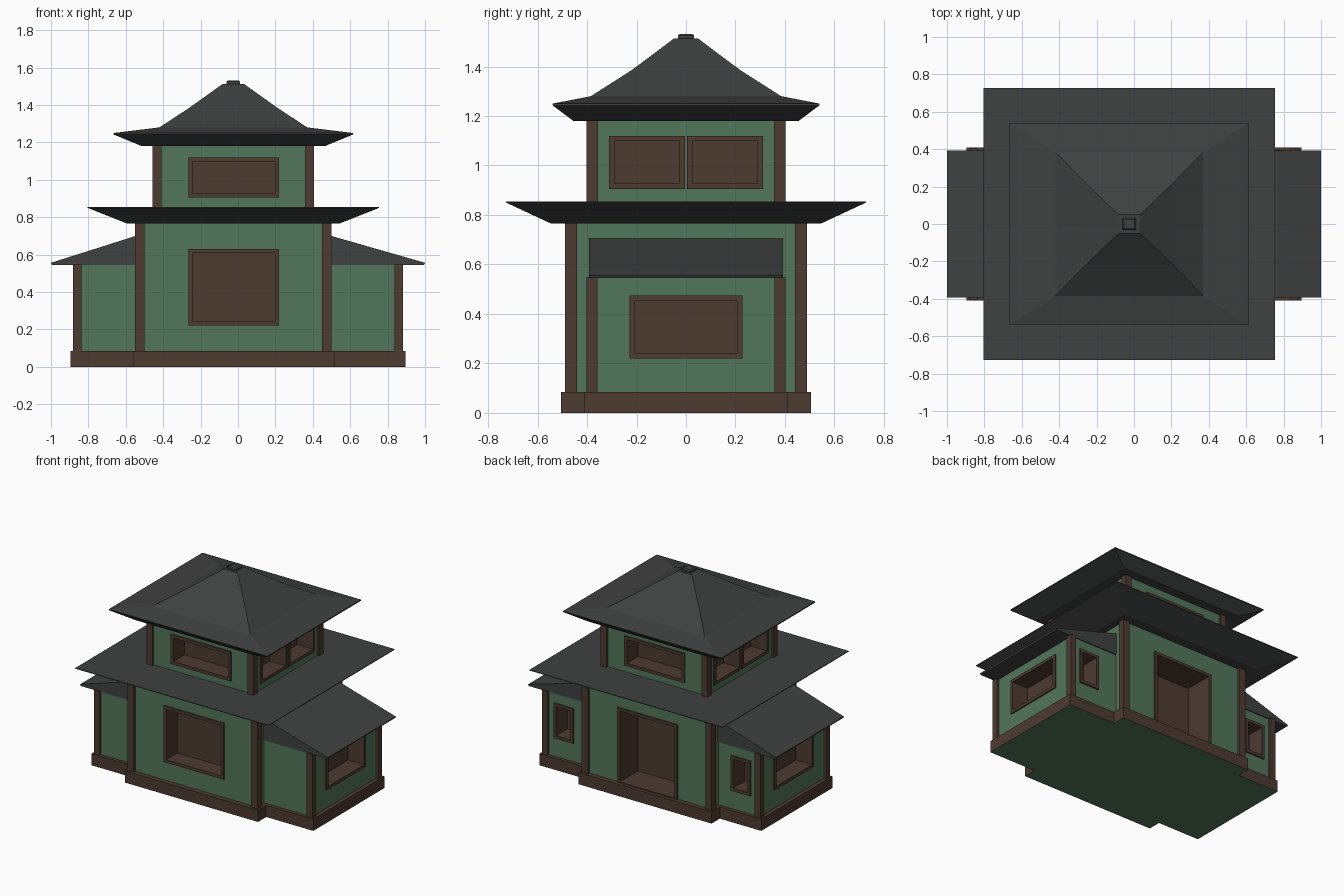
import bpy, bmesh

if "Cube" in bpy.data.objects:
    bpy.data.objects.remove(bpy.data.objects["Cube"])

CX = -0.025  # the tower sits slightly left of centre


def material(name, rgb):
    m = bpy.data.materials.new(name)
    m.diffuse_color = (*rgb, 1)
    m.use_nodes = True
    m.node_tree.nodes["Principled BSDF"].inputs["Base Color"].default_value = m.diffuse_color
    return m


GREEN = material("green_plaster", (0.085, 0.18, 0.105))
BROWN = material("brown_timber", (0.075, 0.043, 0.031))
GREY = material("grey_tiles", (0.050, 0.053, 0.052))


def finish(name, bm, *mats):
    bmesh.ops.recalc_face_normals(bm, faces=bm.faces)
    me = bpy.data.meshes.new(name)
    bm.to_mesh(me)
    bm.free()
    for m in mats:
        me.materials.append(m)
    ob = bpy.data.objects.new(name, me)
    bpy.context.collection.objects.link(ob)
    return ob


def boxes(name, mat, bounds):
    """One object from boxes given as (x0, x1, y0, y1, z0, z1)."""
    bm = bmesh.new()
    for x0, x1, y0, y1, z0, z1 in bounds:
        for v in bmesh.ops.create_cube(bm, size=1)["verts"]:
            v.co.x = x0 if v.co.x < 0 else x1
            v.co.y = y0 if v.co.y < 0 else y1
            v.co.z = z0 if v.co.z < 0 else z1
    return finish(name, bm, mat)


def on_wall(axis, sign, plane, u0, u1, z0, z1, inner, outer):
    """Box bounds on a wall facing sign*axis, from depth inner to outer."""
    a, b = sorted((plane + sign * outer, plane - sign * inner))
    return (a, b, u0, u1, z0, z1) if axis == "x" else (u0, u1, a, b, z0, z1)


def storey(name, bounds, openings):
    """Walls with recessed openings: (axis, sign, u0, u1, z0, z1, depth)."""
    wall = boxes(name + "_walls", GREEN, [bounds])
    cuts, trims, t = [], [], 0.022
    for axis, sign, u0, u1, z0, z1, depth in openings:
        plane = bounds[(0 if axis == "x" else 2) + (sign > 0)]
        cuts.append(on_wall(axis, sign, plane, u0 + t, u1 - t, z0 + t, z1 - t, depth, 0.05))
        for bar in ((u0, u1, z1 - t, z1), (u0, u1, z0, z0 + t),
                    (u0, u0 + t, z0 + t, z1 - t), (u1 - t, u1, z0 + t, z1 - t)):
            trims.append(on_wall(axis, sign, plane, *bar, 0.015, 0.01))
    cutter = boxes(name + "_cutter", BROWN, cuts)
    cutter.hide_render = True
    mod = wall.modifiers.new("openings", "BOOLEAN")
    mod.operation, mod.object, mod.solver = "DIFFERENCE", cutter, "EXACT"
    mod.material_mode = "TRANSFER"
    bpy.context.view_layer.objects.active = wall
    bpy.ops.object.modifier_apply(modifier=mod.name)
    bpy.data.objects.remove(cutter)
    boxes(name + "_window_frames", BROWN, trims)


def posts(name, xs, hy, w, z0, z1):
    """Corner posts; xs holds the outer x of each pair and its inward direction."""
    boxes(name, BROWN, [(min(x, x + d * w), max(x, x + d * w), min(s * hy, s * (hy - w)),
                         max(s * hy, s * (hy - w)), z0, z1) for x, d in xs for s in (-1, 1)])


def ring_roof(name, rings):
    """Rectangular roof lofted through (half_x, half_y, z) rings."""
    bm = bmesh.new()
    loops = [[bm.verts.new((CX + sx * hx, sy * hy, z))
              for sx, sy in ((-1, -1), (1, -1), (1, 1), (-1, 1))] for hx, hy, z in rings]
    for a, b in zip(loops, loops[1:]):
        for i in range(4):
            j = (i + 1) % 4
            bm.faces.new((a[i], a[j], b[j], b[i]))
    bm.faces.new(loops[0])
    bm.faces.new(loops[-1])
    return finish(name, bm, GREY)


# Cross-shaped timber plinth with a green underside
bm = bmesh.new()
L, R, a, b, W = -0.56, 0.515, 0.505, 0.41, 0.895
outline = [(-W, -b), (L, -b), (L, -a), (R, -a), (R, -b), (W, -b),
           (W, b), (R, b), (R, a), (L, a), (L, b), (-W, b)]
floor = bm.faces.new([bm.verts.new((x, y, 0)) for x, y in outline])
top = bmesh.ops.extrude_face_region(bm, geom=[floor], use_keep_orig=True)["geom"]
for v in top:
    if isinstance(v, bmesh.types.BMVert):
        v.co.z = 0.085
for f in bm.faces:
    if all(v.co.z == 0 for v in f.verts):
        f.material_index = 1
finish("plinth", bm, BROWN, GREEN)

# Ground floor: front window and back door
storey("ground_floor", (-0.53, 0.48, -0.47, 0.47, 0.08, 0.77),
       [("y", -1, -0.265, 0.22, 0.22, 0.63, 0.12), ("y", 1, -0.265, 0.22, 0.07, 0.63, 0.2)])
posts("ground_floor_posts", [(-0.55, 1), (0.5, -1)], 0.49, 0.05, 0.08, 0.77)

# Side wings: end window, small back window, posts and wedge roof
for side, s, inner in (("left", -1, -0.53), ("right", 1, 0.48)):
    x0, x1 = sorted((inner, s * 0.865))
    u0, u1 = sorted((s * 0.635, s * 0.795))
    storey(side + "_wing", (x0, x1, -0.385, 0.385, 0.08, 0.55),
           [("x", s, -0.228, 0.228, 0.22, 0.475, 0.12), ("y", 1, u0, u1, 0.22, 0.475, 0.12)])
    posts(side + "_wing_posts", [(s * 0.882, -s)], 0.403, 0.045, 0.08, 0.55)
    bm = bmesh.new()
    profile = [(inner, 0.545), (s * 0.995, 0.545), (s, 0.556), (inner, 0.705)]
    ends = [[bm.verts.new((x, y, z)) for x, z in profile] for y in (-0.392, 0.392)]
    for e in ends:
        bm.faces.new(e)
    for i in range(4):
        j = (i + 1) % 4
        bm.faces.new((ends[0][i], ends[0][j], ends[1][j], ends[1][i]))
    finish(side + "_wing_roof", bm, GREY)

# Flared flat roof between the storeys
ring_roof("middle_roof", [(0.565, 0.545, 0.765), (0.78, 0.727, 0.85), (0.78, 0.727, 0.855)])

# Upper floor: one window front and back, a pair on each side
storey("upper_floor", (-0.44, 0.395, -0.388, 0.388, 0.85, 1.185),
       [("y", s, -0.265, 0.22, 0.905, 1.12, 0.12) for s in (-1, 1)] +
       [("x", s, *u, 0.905, 1.12, 0.12) for s in (-1, 1) for u in ((-0.312, -0.004), (0.004, 0.312))])
posts("upper_floor_posts", [(-0.457, 1), (0.407, -1)], 0.403, 0.048, 0.85, 1.185)

# Top roof with swept eaves, and its cap
ring_roof("top_roof", [(0.49, 0.455, 1.18), (0.64, 0.538, 1.242), (0.64, 0.54, 1.25),
                       (0.395, 0.385, 1.28), (0.235, 0.22, 1.385), (0.07, 0.062, 1.503),
                       (0.055, 0.05, 1.513)])
ring_roof("roof_cap", [(0.036, 0.033, 1.51), (0.036, 0.033, 1.525), (0.028, 0.025, 1.532)])
